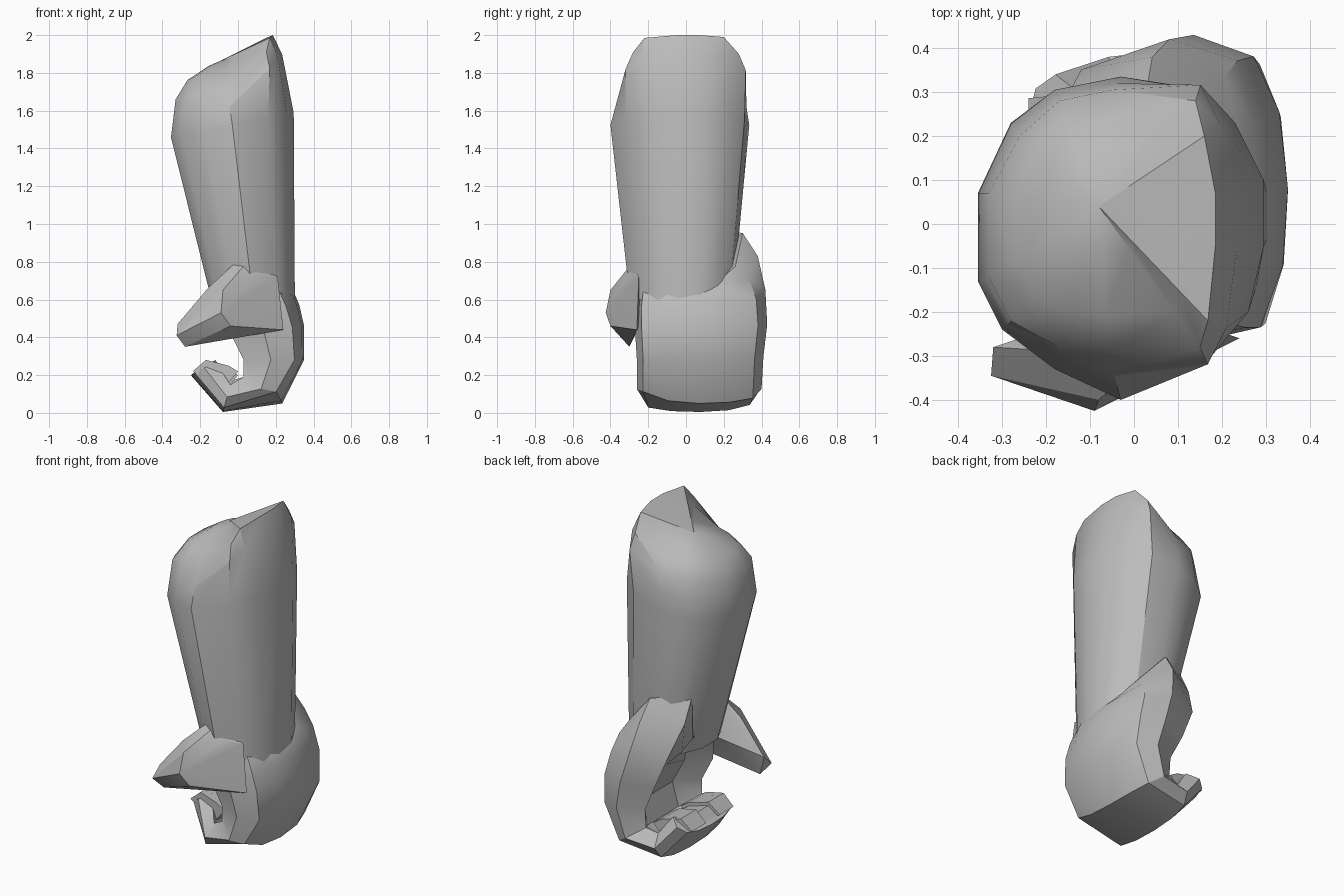
import bpy, bmesh, math
from mathutils import Vector

cube = bpy.data.objects.get("Cube")
if cube:
    bpy.data.objects.remove(cube, do_unlink=True)

grey = bpy.data.materials.new("plain grey")
grey.use_nodes = True
grey.diffuse_color = (0.5, 0.5, 0.5, 1)
grey.node_tree.nodes["Principled BSDF"].inputs["Base Color"].default_value = grey.diffuse_color


def finish(bm, name, angle):
    """Turn a bmesh into a shaded object with the shared material."""
    bmesh.ops.recalc_face_normals(bm, faces=bm.faces)
    mesh = bpy.data.meshes.new(name)
    bm.to_mesh(mesh)
    bm.free()
    mesh.materials.append(grey)
    obj = bpy.data.objects.new(name, mesh)
    bpy.context.collection.objects.link(obj)
    bpy.ops.object.select_all(action="DESELECT")
    obj.select_set(True)
    bpy.context.view_layer.objects.active = obj
    bpy.ops.object.shade_smooth_by_angle(angle=math.radians(angle))


def loft(name, rings, apex=None, angle=30):
    """Skin a stack of rings; close the last one with a fan if an apex is given."""
    bm = bmesh.new()
    loops = [[bm.verts.new(p) for p in ring] for ring in rings]
    count = len(loops[0])
    for low, high in zip(loops, loops[1:]):
        for i in range(count):
            j = (i + 1) % count
            bm.faces.new((low[i], low[j], high[j], high[i]))
    bm.faces.new(loops[0])
    if apex is None:
        bm.faces.new(loops[-1])
    else:
        tip = bm.verts.new(apex)
        for i in range(count):
            bm.faces.new((loops[-1][i], loops[-1][(i + 1) % count], tip))
    finish(bm, name, angle)


def hull(name, points, angle=25):
    """Wrap a faceted solid around a few corner points."""
    bm = bmesh.new()
    for p in points:
        bm.verts.new(p)
    result = bmesh.ops.convex_hull(bm, input=bm.verts)
    loose = [v for v in result["geom_interior"] if isinstance(v, bmesh.types.BMVert)]
    bmesh.ops.delete(bm, geom=loose, context="VERTS")
    finish(bm, name, angle)


# Forearm: widest ring, slanted rim, then rings derived from those two
wide_outline = [
    (-.355, .07), (-.355, -.13), (-.3, -.24), (-.18, -.33), (-.03, -.4),
    (.16, -.32), (.26, -.2), (.295, -.05), (.295, .1), (.23, .23),
    (.13, .31), (-.03, .335), (-.18, .305), (-.28, .23)]
rim = [Vector(p) for p in [
    (-.33, .07, 1.66), (-.33, -.12, 1.66), (-.28, -.22, 1.68), (-.17, -.28, 1.7),
    (-.06, -.29, 1.72), (.15, -.28, 1.91), (.168, -.22, 1.985), (.185, -.05, 2),
    (.185, .07, 2), (.16, .2, 1.99), (.14, .28, 1.9), (-.05, .305, 1.72),
    (-.17, .28, 1.7), (-.26, .2, 1.68)]]
apex = Vector((-.08, .04, 1.87))
wide = [Vector((x, y, 1.53 + .2 * x)) for x, y in wide_outline]
wrist = [Vector((.08 + .68 * (x + .03), .74 * y, .6)) for x, y in wide_outline]
shoulder = []
for w, r in zip(wide, rim):
    high = w.x > .1
    p = w.lerp(r, .75 if high else .5)
    swell = 1.1 if high else 1
    shoulder.append(Vector((p.x * swell, p.y * swell, p.z)))


def dome(amount, rise):
    """Rim moved toward the apex, swelling where the rim is low."""
    ring = [r.lerp(apex, amount) for r in rim]
    for p, r in zip(ring, rim):
        if r.z < 1.8:
            p.z += rise
    return ring


loft("forearm", [wrist, wide, shoulder, rim, dome(.25, .05), dome(.7, .03)], apex)

# Curled hand: a C-shaped sweep of cupped cross-sections
# Each section: outer x and z, inner x and z, front y, back y, lift of the back wall
sections = [
    (.27, .66, -.17, .7, -.25, .3, .27),
    (.3, .63, -.17, .63, -.26, .38, .2),
    (.325, .57, -.12, .54, -.27, .42, .1),
    (.35, .46, -.04, .42, -.27, .43, .03),
    (.35, .28, .03, .28, -.26, .41, .02),
    (.235, .05, .03, .19, -.26, .4, 0),
    (-.08, .005, -.04, .15, -.23, .38, .02),
    (-.25, .2, -.12, .27, -.12, .34, .01)]
# Fractions from the outer to the inner side, and from front to back
cup = [(.16, .05), (.03, .25), (0, .5), (.05, .75), (.2, .93), (.55, 1), (1, .9),
       (.65, .72), (.65, .28), (1, .1), (.55, 0)]
hand_rings = []
for k, (ox, oz, ix, iz, front, back, lift) in enumerate(sections):
    ring = []
    for t, s in cup:
        # The palm is shallow at the wrist and deep at the fingers
        if k < 4 and t == .65:
            t = .95 - k * .07
        p = Vector((ox + t * (ix - ox), front + s * (back - front), oz + t * (iz - oz)))
        if s > .73:
            p.z += lift * min(1, t * 2)
        if k < 2 and t == 1:
            p.y -= .06 if s > .5 else 0
        if k < 3 and s < .3 and t > .7:
            p.x += .08
        if k == 5 and s < .3 and t < .3:
            p.z += .04 if s < .1 else .01
        ring.append(p)
    hand_rings.append(ring)
loft("curled_hand", hand_rings, angle=32)

# Fingertips: uneven pads along the end of the curl
tip_profile = [(-.24, .2), (-.17, .26), (-.05, .23), (.0, .2), (-.08, .1)]
for i in range(3):
    middle = -.04 + i * .13
    lift = .02 * (1 - i % 2)
    hull("fingertip", [(x, middle + side * (.09 + x * .1), z + lift)
                       for side in (-1, 1) for x, z in tip_profile])

# Thumb reaching forward and across
hull("thumb", [
    (.05, -.28, .8), (.1, -.3, .74), (.21, -.25, .72), (.24, -.26, .44),
    (-.02, -.27, .79), (-.16, -.29, .66), (-.08, -.4, .65), (-.09, -.425, .53),
    (-.32, -.28, .47), (-.325, -.345, .41), (-.28, -.3, .35), (-.04, -.4, .46),
    (.0, -.28, .41), (-.08, -.2, .55)])
